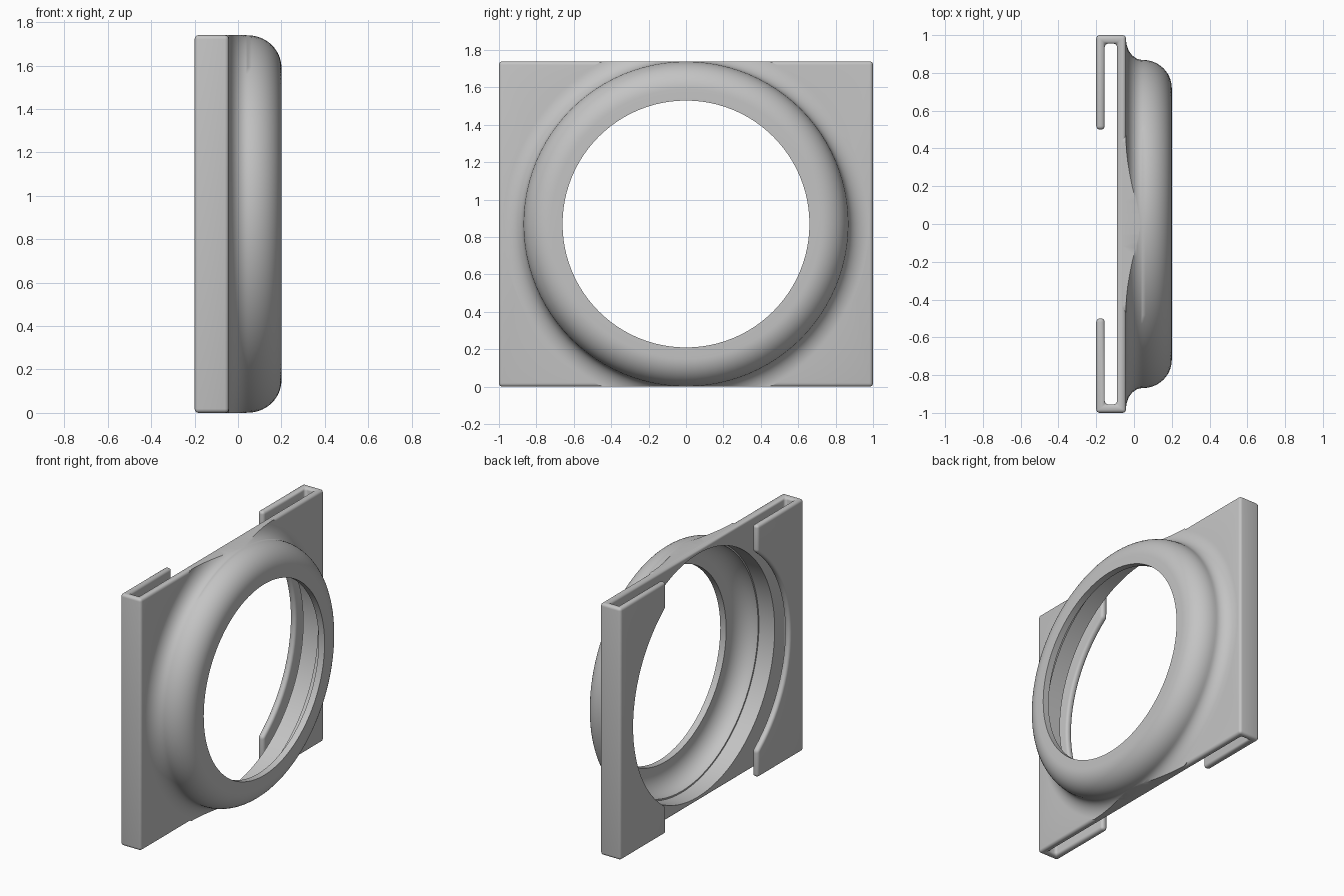
import bpy, bmesh, math
from mathutils import Vector, Matrix

cube = bpy.data.objects.get("Cube")
if cube:
    bpy.data.objects.remove(cube, do_unlink=True)

HEIGHT = 1.74
MID = HEIGHT / 2          # centre height of the round opening
SEG = 96

grey = bpy.data.materials.new("light grey")
grey.use_nodes = True
colour = (0.55, 0.55, 0.55, 1)
grey.diffuse_color = colour
grey.node_tree.nodes["Principled BSDF"].inputs["Base Color"].default_value = colour


def make_object(name, bm):
    bmesh.ops.recalc_face_normals(bm, faces=bm.faces)
    mesh = bpy.data.meshes.new(name)
    bm.to_mesh(mesh)
    bm.free()
    mesh.materials.append(grey)
    obj = bpy.data.objects.new(name, mesh)
    bpy.context.collection.objects.link(obj)
    return obj


def disc_cutter(name, radius, x0, x1):
    """Cylinder along x, centred on the opening."""
    bm = bmesh.new()
    place = Matrix.Translation(((x0 + x1) / 2, 0, MID)) @ Matrix.Rotation(math.pi / 2, 4, 'Y')
    bmesh.ops.create_cone(bm, cap_ends=True, segments=SEG, radius1=radius,
                          radius2=radius, depth=x1 - x0, matrix=place)
    obj = make_object(name, bm)
    obj.hide_render = True
    return obj


def cut(obj, cutter):
    mod = obj.modifiers.new(cutter.name, 'BOOLEAN')
    mod.operation = 'DIFFERENCE'
    mod.solver = 'EXACT'
    mod.object = cutter


def arc(cr, cx, rr, rx, start, end, steps=14):
    """Elliptical arc of (radius, x) points."""
    pts = []
    for i in range(steps + 1):
        a = math.radians(start + (end - start) * i / steps)
        pts.append((cr + rr * math.cos(a), cx + rx * math.sin(a)))
    return pts


# Channel frame: C-shaped plan with a front plate, side walls and rear tabs
BACK, TAB, SLOT, FRONT = -0.2, -0.155, -0.09, -0.042
half = [(FRONT, 1), (BACK, 1), (BACK, 0.5), (TAB, 0.5), (TAB, 0.955), (SLOT, 0.955)]
plan = half + [(x, -y) for x, y in reversed(half)]
bm = bmesh.new()
base = bm.faces.new([bm.verts.new((x, y, 0)) for x, y in plan])
top = bmesh.ops.extrude_face_region(bm, geom=[base])
bmesh.ops.translate(bm, vec=(0, 0, HEIGHT),
                    verts=[v for v in top["geom"] if isinstance(v, bmesh.types.BMVert)])
frame = make_object("channel_frame", bm)

# Round the tab notches, then open the front plate with a crisp edge
notch = disc_cutter("tab_notch_cutter", 0.85, -0.3, -0.12)
opening = disc_cutter("plate_opening_cutter", 0.84, -0.12, 0.1)
cut(frame, notch)
bevel = frame.modifiers.new("rounded_edges", 'BEVEL')
bevel.width = 0.019
bevel.segments = 4
bevel.limit_method = 'ANGLE'
bevel.angle_limit = math.radians(40)
bevel.use_clamp_overlap = False
cut(frame, opening)

baked = bpy.data.meshes.new_from_object(
    frame.evaluated_get(bpy.context.evaluated_depsgraph_get()))
frame.modifiers.clear()
frame.data = baked
for helper in (notch, opening):
    bpy.data.objects.remove(helper, do_unlink=True)

# Domed ring: hollow shell profile turned about the x axis
profile = [(0.84, -0.088), (0.84, 0.03)]
profile += arc(0.70, 0.03, 0.13, 0.125, 0, 90)
profile += [(0.66, 0.155), (0.66, 0.2)]
profile += arc(0.72, 0.045, 0.149, 0.155, 90, 0)
profile += arc(0.979, 0.045, 0.11, 0.087, 180, 270)
profile += [(0.979, -0.065), (0.85, -0.065), (0.85, -0.088)]

bm = bmesh.new()
rings = []
for i in range(SEG):
    a = 2 * math.pi * i / SEG
    rings.append([bm.verts.new((x, r * math.cos(a), MID + r * math.sin(a)))
                  for r, x in profile])
count = len(profile)
for i in range(SEG):
    here, nxt = rings[i], rings[(i + 1) % SEG]
    for j in range(count):
        k = (j + 1) % count
        bm.faces.new((here[j], here[k], nxt[k], nxt[j]))
bmesh.ops.recalc_face_normals(bm, faces=bm.faces)

# Trim the flare flush with the top and bottom of the frame
for z, side in ((HEIGHT, 1), (0, -1)):
    result = bmesh.ops.bisect_plane(bm, geom=bm.verts[:] + bm.edges[:] + bm.faces[:],
                                    plane_co=Vector((0, 0, z)),
                                    plane_no=Vector((0, 0, side)), clear_outer=True)
    rim = [e for e in result["geom_cut"]
           if isinstance(e, bmesh.types.BMEdge) and e.is_boundary]
    bmesh.ops.triangle_fill(bm, edges=rim, use_beauty=True, normal=(0, 0, side))
ring = make_object("domed_ring", bm)

# Smooth curves with sharp creases kept
for obj in (frame, ring):
    bpy.ops.object.select_all(action='DESELECT')
    obj.select_set(True)
    bpy.context.view_layer.objects.active = obj
    bpy.ops.object.shade_smooth_by_angle(angle=math.radians(35))
